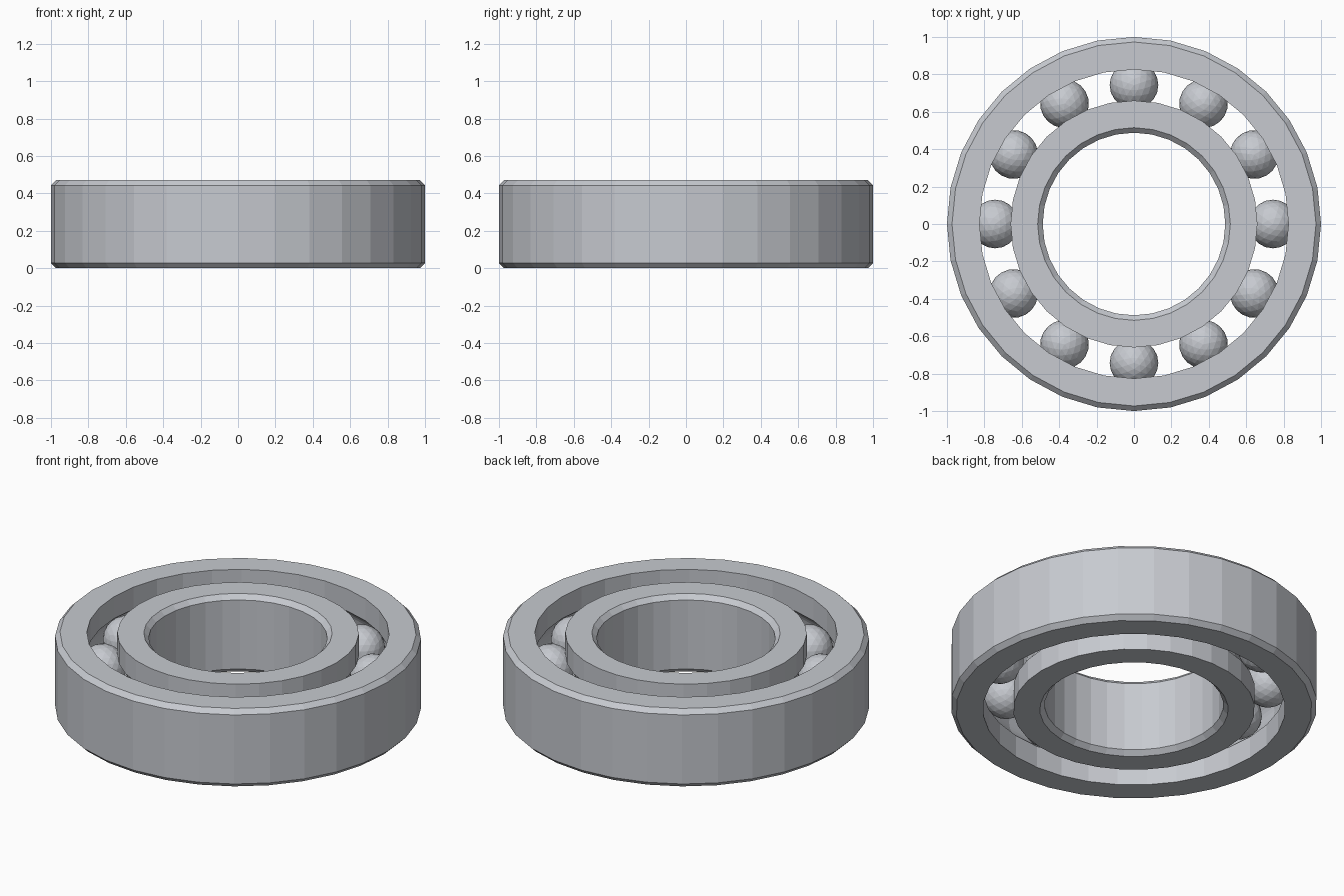
import bpy
import bmesh
from math import cos, sin, pi, asin
from mathutils import Matrix, Vector

SEGMENTS = 32
HEIGHT = 0.47
MID = HEIGHT / 2
CHAMFER = 0.027
OUTER_R, OUTER_HOLE_R = 1.0, 0.826
INNER_R, BORE_R = 0.66, 0.488
PITCH_R = (OUTER_HOLE_R + INNER_R) / 2
BALL_R = 0.13
BALLS = 12

cube = bpy.data.objects.get("Cube")
if cube:
    bpy.data.objects.remove(cube, do_unlink=True)

steel = bpy.data.materials.new("steel_grey")
steel.use_nodes = True
colour = (0.57, 0.59, 0.63, 1)
steel.diffuse_color = colour
steel.node_tree.nodes["Principled BSDF"].inputs["Base Color"].default_value = colour


def add_object(name, bm):
    mesh = bpy.data.meshes.new(name)
    bm.to_mesh(mesh)
    bm.free()
    mesh.materials.append(steel)
    obj = bpy.data.objects.new(name, mesh)
    bpy.context.collection.objects.link(obj)
    return obj


def ring(name, wall_r, race_r):
    """Ring with a chamfered wall on one side and a ball groove on the other."""
    side = 1 if race_r > PITCH_R else -1
    lip = wall_r - side * CHAMFER
    profile = [(lip, 0), (wall_r, CHAMFER), (wall_r, HEIGHT - CHAMFER),
               (lip, HEIGHT), (race_r, HEIGHT)]
    # Arc of the groove, from its upper edge to its lower edge
    groove_r = BALL_R + 0.002
    half = pi / 2 - asin(abs(race_r - PITCH_R) / groove_r)
    steps = 10
    for i in range(steps + 1):
        a = half - 2 * half * i / steps
        profile.append((PITCH_R + side * groove_r * cos(a), MID + groove_r * sin(a)))
    profile.append((race_r, 0))

    # Lathe the closed profile
    bm = bmesh.new()
    loops = []
    for s in range(SEGMENTS):
        t = 2 * pi * s / SEGMENTS
        loops.append([bm.verts.new((r * cos(t), r * sin(t), z)) for r, z in profile])
    n = len(profile)
    for s in range(SEGMENTS):
        a, b = loops[s], loops[(s + 1) % SEGMENTS]
        for i in range(n):
            j = (i + 1) % n
            bm.faces.new((a[i], b[i], b[j], a[j]))
    bmesh.ops.recalc_face_normals(bm, faces=bm.faces)
    return add_object(name, bm)


# Outer and inner rings
ring("outer_ring", OUTER_R, OUTER_HOLE_R)
ring("inner_ring", BORE_R, INNER_R)

# Balls spaced evenly in the groove
for k in range(BALLS):
    t = 2 * pi * k / BALLS
    bm = bmesh.new()
    bmesh.ops.create_icosphere(bm, subdivisions=3, radius=BALL_R)
    ball = add_object(f"ball_{k + 1}", bm)
    ball.matrix_world = (Matrix.Rotation(t, 4, "Z")
                         @ Matrix.Translation(Vector((PITCH_R, 0, MID))))
